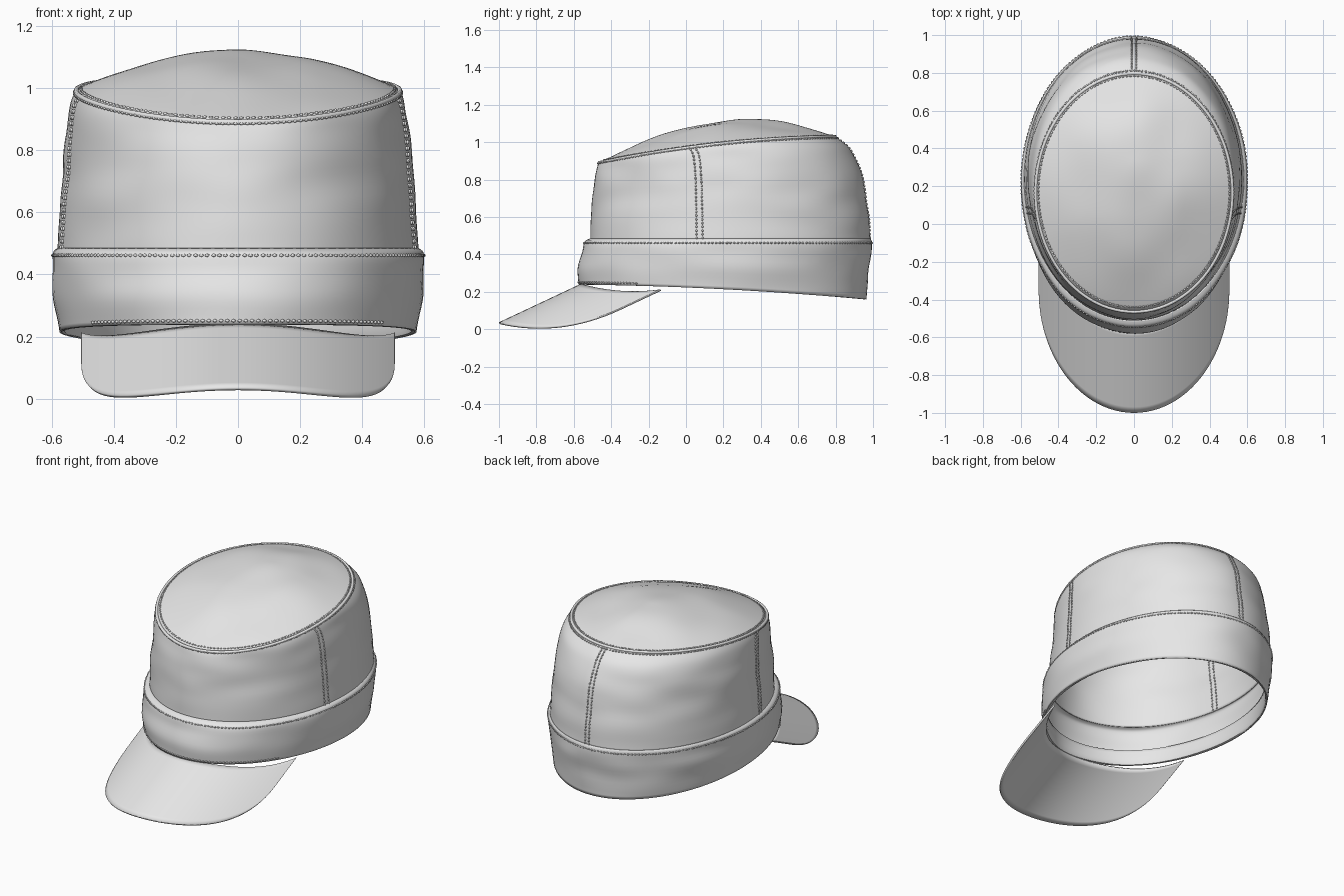
import bpy, bmesh
from math import sin, cos, pi, sqrt, radians
from mathutils import Vector, Matrix, noise

cube = bpy.data.objects.get("Cube")
if cube:
    bpy.data.objects.remove(cube, do_unlink=True)

cloth = bpy.data.materials.new("grey_cloth")
cloth.use_nodes = True
cloth.diffuse_color = (0.8, 0.8, 0.8, 1)
cloth.node_tree.nodes["Principled BSDF"].inputs["Base Color"].default_value = (0.8, 0.8, 0.8, 1)

# Each ring: front y, back y, half width, then z at front, side and back
BAND = [(-.575, .965, .575, .24, .215, .16),
        (-.577, .975, .590, .32, .31, .28),
        (-.562, .988, .600, .40, .40, .39),
        (-.548, .993, .600, .465, .465, .465),
        (-.512, .985, .582, .485, .485, .485)]
CROWN = [(-.512, .985, .582, .475, .475, .475),
         (-.507, .970, .571, .62, .65, .66),
         (-.492, .935, .555, .77, .83, .84),
         (-.477, .880, .541, .855, .945, .96),
         (-.468, .800, .524, .89, .99, 1.03)]
LINING = [(-.571, .960, .570, .243, .218, .163),
          (-.552, .945, .562, .25, .23, .18),
          (-.545, .950, .568, .33, .32, .29)]
PEAK = Vector((0, .32, 1.125))
SIDES = 96


def blend(rings, t):
    """Smooth spline through the rings, t from 0 to 1."""
    last = len(rings) - 1
    i = min(int(t * last), last - 1)
    f = t * last - i
    p0, p1, p2, p3 = (rings[max(0, min(last, k))] for k in range(i - 1, i + 3))
    return [b + .5 * f * (c - a + f * (2*a - 5*b + 4*c - d + f * (3*(b - c) + d - a)))
            for a, b, c, d in zip(p0, p1, p2, p3)]


def wall(rings, t, a, grow=0.0):
    """Point on a ringed wall, with soft cloth wrinkles away from its edges."""
    front, back, half, zf, zm, zb = blend(rings, t)
    s = sin(a)
    z = zm + (zb - zf) / 2 * s + ((zf + zb) / 2 - zm) * s * s
    c, s_ = cos(a), s
    ripple = .012 * sin(pi * t) * noise.noise(Vector((c * 2, s_ * 2, z * 8)))
    k = ripple + grow
    return Vector((c * (half + k), (front + back) / 2 + s_ * ((back - front) / 2 + k), z))


def dome(r, a):
    """Point on the crown top; r runs from 0 at the peak to 1 at the rim."""
    rim = wall(CROWN, 1, a)
    p = PEAK.lerp(rim, r)
    p.z = rim.z + (PEAK.z - rim.z) * (1 - r ** 1.7)
    p.z += .016 * sin(pi * r) * noise.noise(Vector((p.x * 4, p.y * 3, 2)))
    return p


def finish(name, bm, thickness=0, angle=50):
    mesh = bpy.data.meshes.new(name)
    bm.to_mesh(mesh)
    bm.free()
    mesh.materials.append(cloth)
    ob = bpy.data.objects.new(name, mesh)
    bpy.context.collection.objects.link(ob)
    if thickness:
        mod = ob.modifiers.new("thickness", "SOLIDIFY")
        mod.thickness = thickness
    bpy.ops.object.select_all(action="DESELECT")
    ob.select_set(True)
    bpy.context.view_layer.objects.active = ob
    bpy.ops.object.shade_smooth_by_angle(angle=radians(angle))
    return ob


def sheet(name, point, rows, cols, closed=True, thickness=0):
    """Grid of quads from point(row fraction, column fraction)."""
    bm = bmesh.new()
    n = cols if closed else cols + 1
    grid = [[bm.verts.new(point(i / rows, j / cols)) for j in range(n)] for i in range(rows + 1)]
    for i in range(rows):
        for j in range(cols):
            k = (j + 1) % n
            bm.faces.new((grid[i][j], grid[i][k], grid[i + 1][k], grid[i + 1][j]))
    bmesh.ops.remove_doubles(bm, verts=bm.verts, dist=1e-5)
    return finish(name, bm, thickness)


# Cloth body
sheet("band", lambda t, u: wall(BAND, t, u * 2 * pi), 18, SIDES, thickness=.006)
sheet("crown_wall", lambda t, u: wall(CROWN, t, u * 2 * pi), 28, SIDES, thickness=.006)
sheet("crown_top", lambda t, u: dome(1 - t, u * 2 * pi), 20, SIDES, thickness=.006)
sheet("inner_sweatband", lambda t, u: wall(LINING, t, u * 2 * pi), 6, SIDES, thickness=.004)


# Raised piping around the rim
def piping(t, u):
    a, b = u * 2 * pi, t * 2 * pi
    out = Vector((cos(a), sin(a), 0))
    return wall(CROWN, 1, a) + out * (.009 * cos(b) - .003) + Vector((0, 0, .009 * sin(b)))


sheet("rim_piping", piping, 8, SIDES)


# Curved brim, tucked just under the band
def brim(t, u):
    a = (u - .5) * pi
    x = .505 * sin(a)
    inner = .195 - .757 * sqrt(1 - (x / .562) ** 2)
    outer = -.35 - .65 * cos(a)
    y = outer + (inner - outer) * t
    return Vector((x, y, .037 + .47 * (y + 1) - .9 * x * x))


sheet("brim", brim, 14, 48, closed=False, thickness=.011)


# Stitching: short beads laid along a path
def stitches(name, paths, spacing=.02, size=.0055):
    bm = bmesh.new()
    for path in paths:
        travelled = spacing
        for a, b in zip(path, path[1:]):
            travelled += (b - a).length
            if travelled < spacing:
                continue
            travelled -= spacing
            turn = (b - a).to_track_quat("X", "Z").to_matrix().to_4x4()
            bmesh.ops.create_icosphere(
                bm, subdivisions=1, radius=size,
                matrix=Matrix.Translation(a) @ turn @ Matrix.Diagonal((1.5, 1, 1, 1)))
    finish(name, bm, angle=80)


def run(point, start=0.0, end=1.0, steps=1200):
    return [point(start + (end - start) * i / steps) for i in range(steps + 1)]


stitches("band_stitching", [run(lambda u: wall(BAND, .73, u * 2 * pi))])
stitches("rim_stitching", [run(lambda u: wall(CROWN, .95, u * 2 * pi, .001)),
                           run(lambda u: dome(.965, u * 2 * pi))])
stitches("brim_stitching", [run(lambda u: wall(BAND, .05, u * pi, .001), 1.2, 1.8)])
for name, middle in (("left", -.22), ("right", pi + .22), ("back", pi / 2)):
    rows = [run(lambda t, a=middle + side, g=grow: wall(CROWN, t, a, g), .03, .95)
            for side in (-.022, .022) for grow in (.001, -.007)]
    stitches(name + "_seam_stitching", rows)
